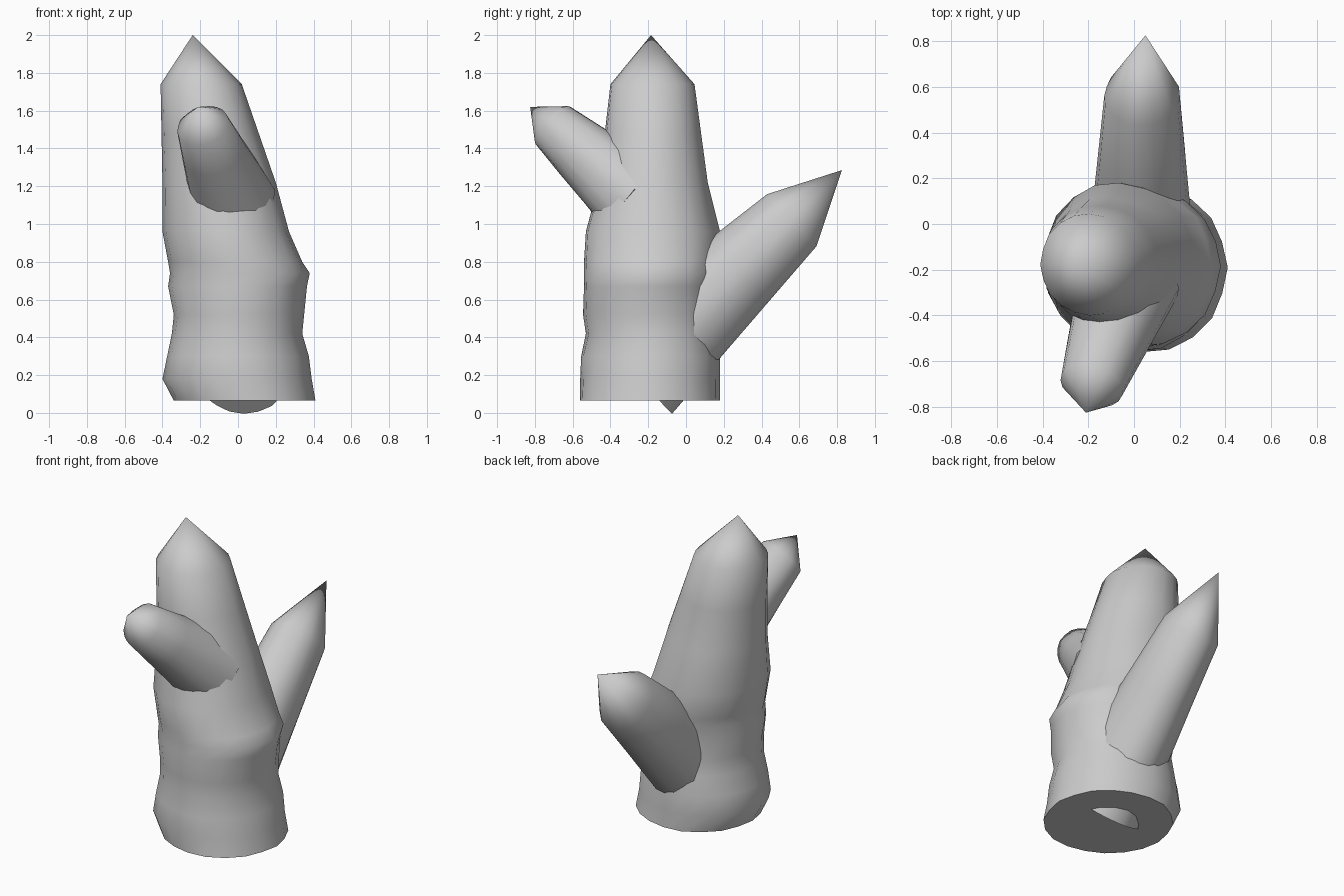
import bpy, bmesh, math, random
from mathutils import Vector

if "Cube" in bpy.data.objects:
    bpy.data.objects.remove(bpy.data.objects["Cube"])

random.seed(4)
SIDES = 20


def loft(name, rings, apex, wobble):
    """Skin rings of (centre, u axis, v axis) up to a pointed apex, with a flat base."""
    bm = bmesh.new()
    # ridges running along the whole crystal
    ridge = [1 + random.uniform(-wobble, wobble) for _ in range(SIDES)]
    loops = []
    for c, u, v in rings:
        loop = []
        for i in range(SIDES):
            a = 2 * math.pi * i / SIDES
            k = 1.0 if i % (SIDES // 4) == 0 else ridge[i] + random.uniform(-wobble, wobble) * 0.4
            loop.append(bm.verts.new(c + (u * math.cos(a) + v * math.sin(a)) * k))
        loops.append(loop)
    bm.faces.new(loops[0][::-1])
    for lo, hi in zip(loops, loops[1:]):
        for i in range(SIDES):
            j = (i + 1) % SIDES
            bm.faces.new((lo[i], lo[j], hi[j], hi[i]))
    tip = bm.verts.new(apex)
    for i in range(SIDES):
        bm.faces.new((loops[-1][i], loops[-1][(i + 1) % SIDES], tip))
    bmesh.ops.recalc_face_normals(bm, faces=bm.faces)
    mesh = bpy.data.meshes.new(name)
    bm.to_mesh(mesh)
    bm.free()
    ob = bpy.data.objects.new(name, mesh)
    bpy.context.collection.objects.link(ob)
    bpy.ops.object.select_all(action='DESELECT')
    bpy.context.view_layer.objects.active = ob
    ob.select_set(True)
    bpy.ops.object.shade_smooth_by_angle(angle=math.radians(60))


def branch(name, base, shoulder, apex, base_r, shoulder_r):
    """Tapered crystal; radii are (sideways, upward) pairs."""
    base, shoulder, apex = Vector(base), Vector(shoulder), Vector(apex)
    axis = (shoulder - base).normalized()
    u = axis.cross(Vector((0, 0, 1))).normalized()
    v = u.cross(axis)
    rings = []
    for t in (0, 0.33, 0.67, 1):
        ru, rv = [b + (s - b) * t for b, s in zip(base_r, shoulder_r)]
        rings.append((base.lerp(shoulder, t), u * ru, v * rv))
    loft(name, rings, apex, 0.025)


# Main crystal: z, x min, x max, y min, y max
profile = [
    (0.065, -0.34, 0.41, -0.56, 0.18),
    (0.18, -0.40, 0.39, -0.56, 0.18),
    (0.30, -0.375, 0.375, -0.555, 0.18),
    (0.42, -0.35, 0.34, -0.53, 0.16),
    (0.52, -0.34, 0.35, -0.545, 0.15),
    (0.67, -0.37, 0.365, -0.54, 0.16),
    (0.74, -0.36, 0.38, -0.54, 0.17),
    (0.80, -0.37, 0.34, -0.54, 0.175),
    (0.96, -0.40, 0.27, -0.53, 0.18),
    (1.22, -0.40, 0.20, -0.46, 0.115),
    (1.48, -0.405, 0.11, -0.43, 0.08),
    (1.74, -0.41, 0.02, -0.40, 0.045),
]
trunk = [(Vector(((x0 + x1) / 2, (y0 + y1) / 2, z)),
          Vector(((x1 - x0) / 2, 0, 0)), Vector((0, (y1 - y0) / 2, 0)))
         for z, x0, x1, y0, y1 in profile]
loft("main_crystal", trunk, Vector((-0.24, -0.185, 2.0)), 0.02)

# Large crystal leaning back; its base just pokes out underneath
branch("back_crystal", (0.03, -0.285, 0.217), (0.035, 0.56, 1.02), (0.05, 0.825, 1.285),
       (0.25, 0.306), (0.165, 0.19))

# Small crystal leaning forward
branch("front_crystal", (-0.02, -0.25, 1.12), (-0.185, -0.705, 1.52), (-0.21, -0.825, 1.62),
       (0.22, 0.235), (0.14, 0.135))
